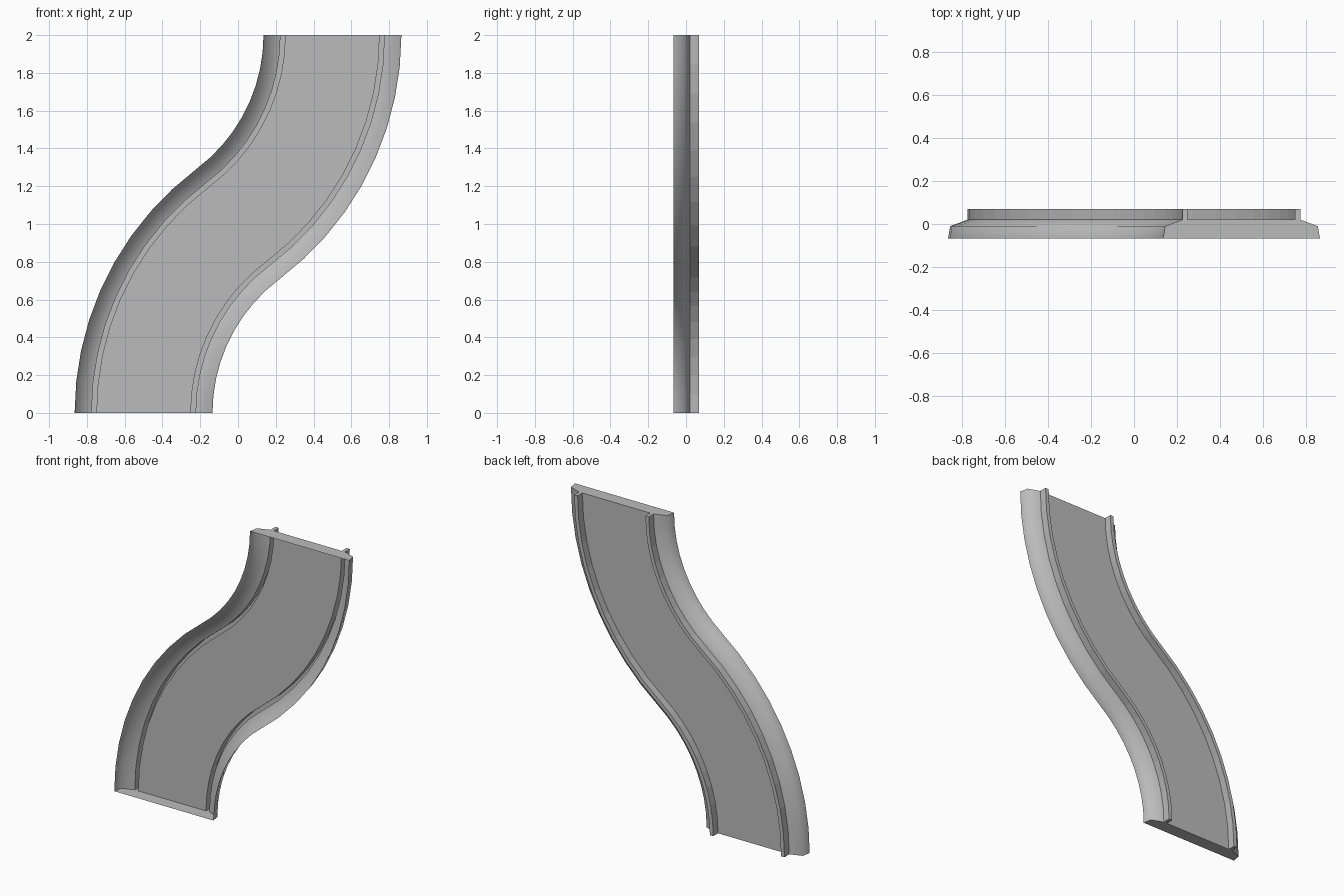
import bpy, bmesh
from math import sin, cos, atan2

old = bpy.data.objects.get("Cube")
if old:
    bpy.data.objects.remove(old)

grey = bpy.data.materials.new("plain_grey")
grey.use_nodes = True
GREY = (0.5, 0.5, 0.5, 1)
grey.diffuse_color = GREY
grey.node_tree.nodes["Principled BSDF"].inputs["Base Color"].default_value = GREY

# Half cross-section (distance from centre line, y): skirt, shoulder, rail
half = [(0.365, -0.067), (0.355, -0.01), (0.275, 0.02),
        (0.275, 0.07), (0.25, 0.07), (0.25, 0.02)]
profile = [(-d, y) for d, y in half] + half[::-1]

# Centre line: two mirrored arcs meeting at the middle
RADIUS, STEPS = 1.25, 9
SWEEP = 2 * atan2(1, 2)


def station(i):
    """Position and heading from vertical at step i along the S bend."""
    if i <= STEPS:
        a = SWEEP * i / STEPS
        return -0.5 + RADIUS * (1 - cos(a)), RADIUS * sin(a), a
    x, z, a = station(2 * STEPS - i)
    return -x, 2 - z, a


def add_object(name, bm):
    mesh = bpy.data.meshes.new(name)
    bm.to_mesh(mesh)
    bm.free()
    mesh.materials.append(grey)
    obj = bpy.data.objects.new(name, mesh)
    bpy.context.collection.objects.link(obj)


def add_ring(bm, i):
    x, z, a = station(i)
    return [bm.verts.new((x + d * cos(a), y, z - d * sin(a))) for d, y in profile]


# Hollow curved track, open at the front
bm = bmesh.new()
rings = [add_ring(bm, i) for i in range(2 * STEPS + 1)]
last = len(profile) - 2
for low, high in zip(rings, rings[1:]):
    for k in range(last + 1):
        face = bm.faces.new((low[k], high[k], high[k + 1], low[k + 1]))
        face.smooth = k in (0, 1, last - 1, last)
# Keep the skirt and shoulder creases sharp
for edge in bm.edges:
    if len(edge.link_faces) == 2 and edge.calc_face_angle() > 0.5:
        edge.smooth = False
add_object("curved_track", bm)

# Flat end plates
for name, i in (("bottom_end", 0), ("top_end", 2 * STEPS)):
    bm = bmesh.new()
    face = bm.faces.new(add_ring(bm, i))
    face.normal_update()
    if (face.normal.z > 0) != (i > 0):
        face.normal_flip()
    add_object(name, bm)
